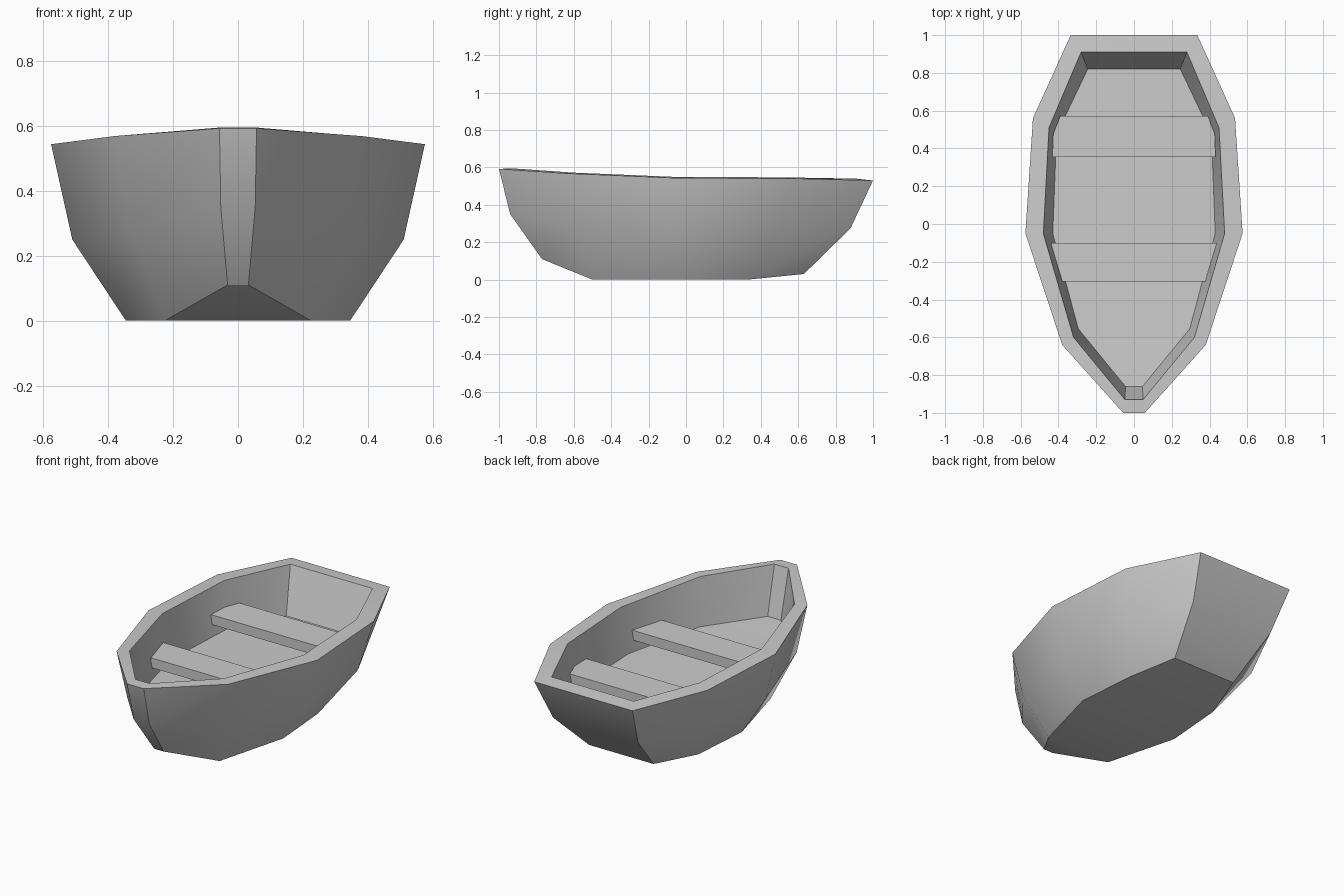
import bpy, math

if "Cube" in bpy.data.objects:
    bpy.data.objects.remove(bpy.data.objects["Cube"])

def make_object(name, verts, faces, smooth=False):
    mesh = bpy.data.meshes.new(name)
    mesh.from_pydata(verts, [], faces)
    mesh.update()
    ob = bpy.data.objects.new(name, mesh)
    bpy.context.collection.objects.link(ob)
    bpy.context.view_layer.objects.active = ob
    ob.select_set(True)
    bpy.ops.object.mode_set(mode='EDIT')
    bpy.ops.mesh.select_all(action='SELECT')
    bpy.ops.mesh.normals_make_consistent(inside=False)
    bpy.ops.object.mode_set(mode='OBJECT')
    if smooth:
        bpy.ops.object.shade_smooth_by_angle(angle=math.radians(30))
    ob.select_set(False)
    return ob

# Half outlines of the hull, bow to stern, from the keel up and over into the well
LEVELS = [
    # outer bottom
    [(.032, -.77, .11), (.225, -.5, 0), (.345, -.05, 0), (.315, .33, 0), (.22, .63, .03)],
    # outer middle
    [(.053, -.94, .35), (.335, -.60, .28), (.51, -.05, .25), (.475, .49, .25), (.29, .88, .275)],
    # outer rim
    [(.057, -1, .592), (.38, -.64, .568), (.575, -.05, .543), (.535, .56, .541), (.335, 1, .53)],
    # inner rim
    [(.048, -.93, .595), (.32, -.60, .572), (.48, -.05, .549), (.45, .51, .547), (.28, .91, .54)],
    # inner floor
    [(.045, -.86, .30), (.295, -.555, .285), (.43, -.05, .275), (.41, .475, .27), (.245, .82, .265)],
]

# Hull: mirrored rings joined into one closed shell
n = len(LEVELS[0])
ring = 2 * n
verts, faces = [], []
for half in LEVELS:
    verts += half + [(-x, y, z) for x, y, z in reversed(half)]
for k in range(len(LEVELS) - 1):
    for i in range(ring):
        j = (i + 1) % ring
        a, b = k * ring, (k + 1) * ring
        faces.append((a + i, a + j, b + j, b + i))
for base in (0, (len(LEVELS) - 1) * ring):      # bottom and floor strips
    for i in range(n - 1):
        faces.append((base + i, base + i + 1, base + ring - 2 - i, base + ring - 1 - i))
make_object("hull", verts, faces, smooth=True)

# Seats: mirrored outline extruded between two heights
def seat(name, half, z0=.34, z1=.40):
    outline = half + [(-x, y) for x, y in reversed(half)]
    m = len(outline)
    v = [(x, y, z) for z in (z0, z1) for x, y in outline]
    f = [tuple(range(m)), tuple(range(m, 2 * m))]
    f += [(i, (i + 1) % m, m + (i + 1) % m, m + i) for i in range(m)]
    make_object(name, v, f)

seat("front_seat", [(.38, -.305), (.44, -.10)])
seat("rear_seat", [(.432, .355), (.427, .48), (.39, .573)])
